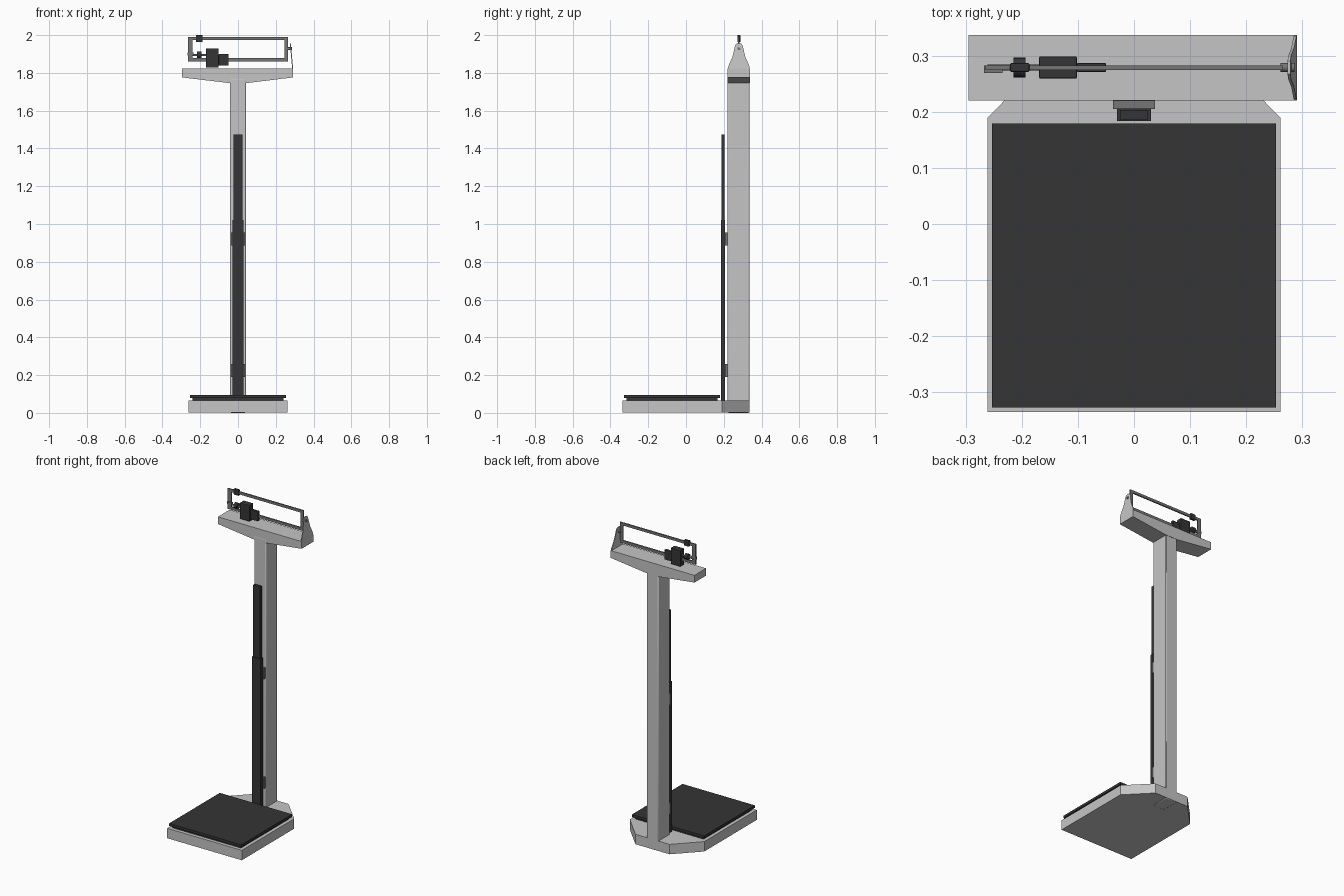
import bpy, bmesh, math
from mathutils import Vector

if "Cube" in bpy.data.objects:
    bpy.data.objects.remove(bpy.data.objects["Cube"])


def material(name, v):
    m = bpy.data.materials.new(name)
    m.diffuse_color = (v, v, v, 1)
    m.use_nodes = True
    m.node_tree.nodes["Principled BSDF"].inputs["Base Color"].default_value = m.diffuse_color
    return m


LIGHT = material("light grey enamel", 0.56)
STEEL = material("mid grey steel", 0.18)
DARK = material("dark rubber", 0.035)
YB = 0.28  # depth of the weighing beam


def finish(name, bm, mat, bevel=0):
    bmesh.ops.recalc_face_normals(bm, faces=bm.faces[:])
    me = bpy.data.meshes.new(name)
    bm.to_mesh(me)
    bm.free()
    ob = bpy.data.objects.new(name, me)
    bpy.context.collection.objects.link(ob)
    me.materials.append(mat)
    if bevel:
        b = ob.modifiers.new("bevel", 'BEVEL')
        b.width, b.segments, b.limit_method = bevel, 2, 'ANGLE'
    return ob


def prism(name, pts, direction, mat, bevel=0):
    """Extrude a closed outline of 3D points along a vector."""
    bm = bmesh.new()
    f = bm.faces.new([bm.verts.new(p) for p in pts])
    r = bmesh.ops.extrude_face_region(bm, geom=[f])
    vs = [g for g in r["geom"] if isinstance(g, bmesh.types.BMVert)]
    bmesh.ops.translate(bm, verts=vs, vec=Vector(direction))
    return finish(name, bm, mat, bevel)


def box(name, x, y, z, mat, bevel=0):
    pts = [(x[0], y[0], z[0]), (x[1], y[0], z[0]), (x[1], y[1], z[0]), (x[0], y[1], z[0])]
    return prism(name, pts, (0, 0, z[1] - z[0]), mat, bevel)


def rod_x(name, x, y, z, r, mat):
    ring = [(x[0], y + r * math.cos(a * math.tau / 16), z + r * math.sin(a * math.tau / 16)) for a in range(16)]
    return prism(name, ring, (x[1] - x[0], 0, 0), mat)


# base with chamfered rear corners
half = [(0.262, -0.336), (0.262, 0.19), (0.12, 0.336)]
outline = half + [(-x, y) for x, y in reversed(half)]
prism("base", [(x, y, 0.003) for x, y in outline], (0, 0, 0.063), LIGHT)

# platform and its rubber mat
box("platform_riser", (-0.24, 0.24), (-0.314, 0.166), (0.06, 0.082), DARK)
box("platform_mat", (-0.254, 0.254), (-0.328, 0.18), (0.08, 0.096), DARK)

# column
box("column", (-0.042, 0.042), (0.22, 0.336), (0, 1.77), LIGHT, 0.006)

# head with sloping underside
head = [(-0.296, 1.822), (-0.296, 1.776), (-0.045, 1.746), (0.045, 1.746), (0.292, 1.776), (0.292, 1.822)]
prism("head", [(x, 0.221, z) for x, z in head], (0, 0.117, 0), LIGHT)

# height rod: outer sleeve, inner slide and brackets to the column
box("height_rod_sleeve", (-0.03, 0.03), (0.184, 0.207), (0.066, 1.02), DARK)
box("height_rod_slide", (-0.025, 0.025), (0.187, 0.204), (0.9, 1.475), DARK)
for i, z in enumerate((0.19, 0.885)):
    box(f"rod_bracket_{i + 1}", (-0.038, 0.038), (0.206, 0.222), (z, z + 0.07), STEEL)

# weighing beam frame
beam_y = (YB - 0.004, YB + 0.004)
box("upper_beam", (-0.266, 0.266), beam_y, (1.973, 1.99), STEEL)
box("lower_beam", (-0.266, 0.266), beam_y, (1.86, 1.878), STEEL)
box("beam_right_end", (0.245, 0.266), beam_y, (1.878, 1.973), STEEL)
box("beam_left_end", (-0.266, -0.24), beam_y, (1.878, 1.973), STEEL)

# balance adjuster on the left
box("balance_pointer", (-0.268, -0.235), (0.27, 0.284), (1.892, 1.908), STEEL)
rod_x("balance_screw", (-0.262, -0.17), YB, 1.894, 0.005, STEEL)
rod_x("balance_nut", (-0.216, -0.194), YB, 1.895, 0.018, DARK)

# sliding weights
box("small_weight", (-0.222, -0.187), (YB - 0.008, YB + 0.008), (1.963, 2.0), DARK, 0.003)
box("large_weight", (-0.17, -0.102), (YB - 0.02, YB + 0.02), (1.828, 1.93), DARK, 0.003)
box("large_weight_side", (-0.102, -0.05), (YB - 0.008, YB + 0.008), (1.838, 1.9), DARK, 0.002)

# tapered end plate holding the beam pivot
side = [(0.057, 1.82), (0.056, 1.835), (0.034, 1.885), (0.02, 1.945), (0.012, 1.955)]
prof = [(YB + d, z) for d, z in side] + [(YB - d, z) for d, z in reversed(side)]
prism("beam_end_plate", [(0.287 - (z - 1.82) * 0.09, y, z) for y, z in prof], (0.005, 0, 0), LIGHT)
rod_x("beam_pivot", (0.262, 0.287), YB, 1.928, 0.008, STEEL)

# smooth only the round parts
for ob in bpy.data.objects:
    ob.select_set(ob.name in {"balance_screw", "balance_nut", "beam_pivot", "column"})
bpy.context.view_layer.objects.active = bpy.data.objects["column"]
bpy.ops.object.shade_smooth_by_angle(angle=math.radians(35))
